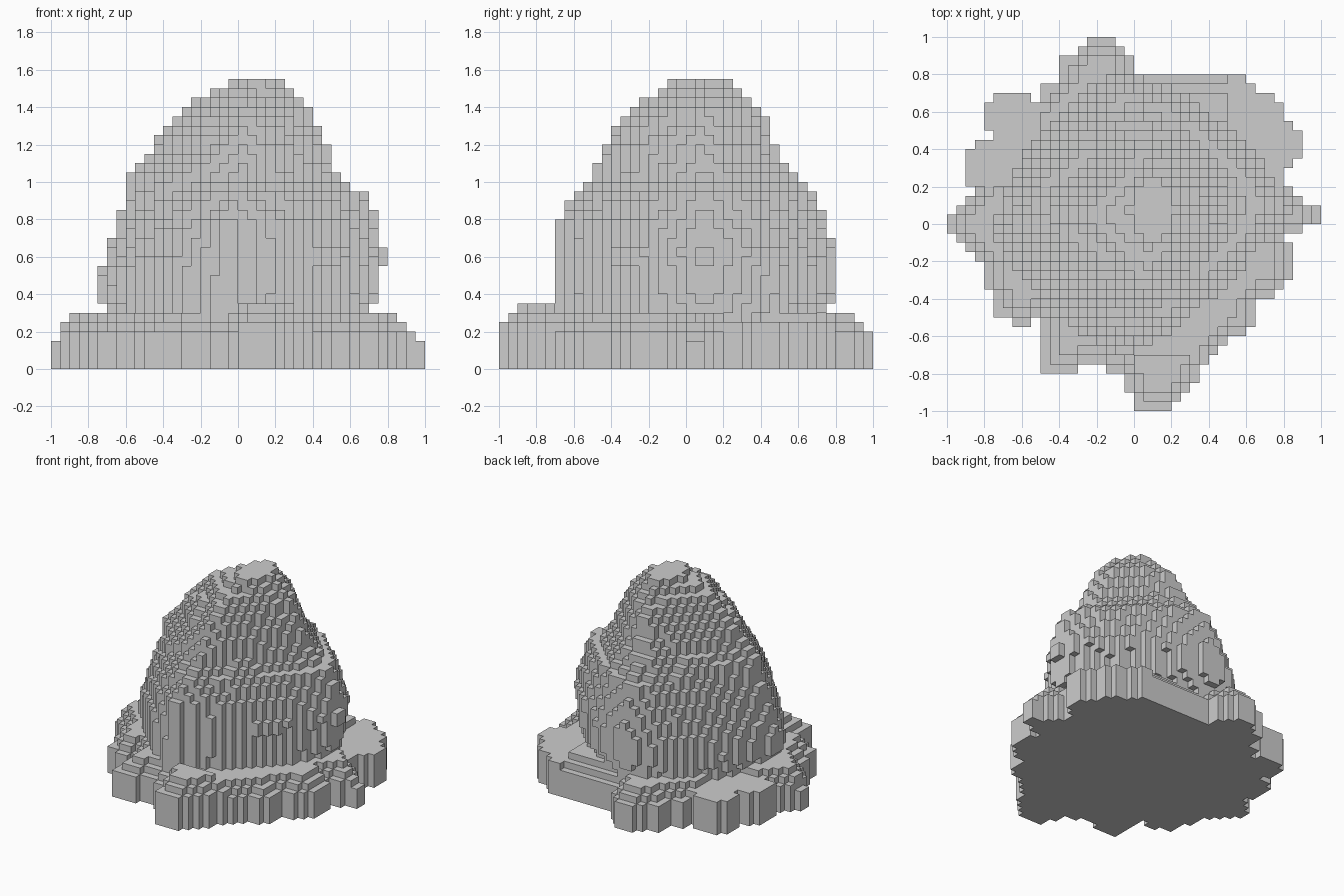
import bpy

CELL = 0.05          # edge length of one block
HALF = 20            # blocks from the centre to the border

cube = bpy.data.objects.get("Cube")
if cube:
    bpy.data.objects.remove(cube, do_unlink=True)

# Rugged outline of the foot, in blocks
FOOT = [(20, 0), (20, 2), (17, 3), (16, 5), (18, 7), (18, 10), (16, 11),
        (16, 13), (15, 14), (12, 15), (12, 16), (0, 16), (0, 18), (-2, 20),
        (-5, 20), (-6, 18), (-8, 18), (-8, 15), (-10, 15), (-10, 13), (-11, 14),
        (-14, 14), (-16, 12), (-15, 9), (-18, 8), (-18, 4), (-16, 4), (-20, 1),
        (-20, -1), (-16, -4), (-15, -10), (-11, -11), (-10, -10), (-10, -16),
        (-6, -16), (-5, -15), (-1, -16), (-1, -18), (0, -18), (0, -20),
        (4, -20), (6, -18), (9, -13), (13, -11), (13, -8), (15, -8), (17, -6),
        (17, -3), (16, -1)]

# Peak sections: height, then left, right, front and back limits, in blocks
SECTIONS = [(0, -13.5, 14, -14, 14.5), (6, -14, 14.3, -14, 15), (8, -15, 15, -14, 16),
            (11, -14.6, 15.3, -14, 16), (12, -14, 16, -14, 16),
            (15.5, -13, 15, -14, 15), (18.5, -12, 14, -12, 14),
            (19.5, -12, 12, -11, 13), (20.5, -12, 11, -10, 12),
            (22.5, -10, 10, -9.5, 10.5), (24.5, -9, 9.5, -8.5, 9.5),
            (26.5, -7, 8, -7, 9), (27.5, -6, 8, -6, 8), (28.5, -5, 7, -5, 7),
            (29.5, -3, 6, -3, 6), (30.5, -1, 5, -2, 5), (31, -1, 5, -2, 5)]
HEIGHT = SECTIONS[-1][0]


def inside_outline(x, y, outline):
    inside = False
    for (ax, ay), (bx, by) in zip(outline, outline[1:] + outline[:1]):
        if (ay > y) != (by > y) and x < ax + (y - ay) * (bx - ax) / (by - ay):
            inside = not inside
    return inside


def limits_at(z):
    """Blend the two sections that enclose a height."""
    for low, high in zip(SECTIONS, SECTIONS[1:]):
        if z <= high[0]:
            t = (z - low[0]) / (high[0] - low[0])
            return [a + (b - a) * t for a, b in zip(low[1:], high[1:])]


def corner_roundness(is_left, is_back, rise):
    """Exponent of the section outline: two flanks slant in, two square off."""
    if is_left == is_back:
        return max(1.2, (1.55 if is_back else 1.35) - 0.5 * rise)
    return (1.35 if is_back else 1.3) + 3 * rise ** 8


def in_peak(x, y, z):
    left, right, front, back = limits_at(z)
    rise = (z / HEIGHT) ** 2
    # The ridges of the rock twist a little from the foot to the summit
    dx = x - (3.5 * rise - 1.5)
    dy = y - (1.5 + (0.5 if dx > 0 else -2.5) * (1 - rise))
    u = dx / (right - x + dx) if dx > 0 else dx / (left - x + dx)
    v = dy / (back - y + dy) if dy > 0 else dy / (front - y + dy)
    power = corner_roundness(dx <= 0, dy > 0, rise) if (dx > 0) != (dy > 0) else \
        corner_roundness(dx > 0, dy > 0, rise)
    return u ** power + v ** power <= 1


def eroded(area):
    return {(i, j) for i, j in area
            if {(i + 1, j), (i - 1, j), (i, j + 1), (i, j - 1)} <= area}


def foot_cells():
    """Terraced foot that steps up away from its border."""
    span = range(-HALF, HALF)
    area = {(i, j) for i in span for j in span
            if inside_outline(i + 0.5, j + 0.5, FOOT)}
    inner = eroded(area)
    core = eroded(inner)
    cells = set()
    for i, j in area:
        steps = ((i, j) in inner) + ((i, j) in core)
        top = 4 + steps
        if i in (-HALF, HALF - 1):               # low side tips
            top = 3
        elif abs(i + 0.5) > 10 and j > 3:        # flat rear ledges
            top = 5
        elif j < -14 and i >= 0:                 # raised front spur
            top = min(5 + steps, j + HALF + 5)
        cells |= {(i, j, k) for k in range(top)}
    return cells


def peak_cells():
    span = range(-HALF, HALF)
    return {(i, j, k) for k in range(HEIGHT) for i in span for j in span
            if in_peak(i + 0.5, j + 0.5, k + 0.5)}


def build_blocks(name, cells, solid, material):
    """Skin the given cells with quads wherever they meet open air."""
    verts, faces = {}, []
    for cell in sorted(cells):
        for axis in range(3):
            for side in (0, 1):
                beside = list(cell)
                beside[axis] += 2 * side - 1
                if tuple(beside) in solid:
                    continue
                quad = []
                for s, t in ((0, 0), (1, 0), (1, 1), (0, 1)):
                    corner = list(cell)
                    corner[axis] += side
                    corner[(axis + 1) % 3] += s
                    corner[(axis + 2) % 3] += t
                    quad.append(verts.setdefault(tuple(corner), len(verts)))
                faces.append(quad if side else quad[::-1])
    mesh = bpy.data.meshes.new(name)
    mesh.from_pydata([[c * CELL for c in v] for v in verts], [], faces)
    mesh.materials.append(material)
    obj = bpy.data.objects.new(name, mesh)
    bpy.context.scene.collection.objects.link(obj)


# Stone colour
stone = bpy.data.materials.new("stone_grey")
stone.use_nodes = True
stone.diffuse_color = (0.61, 0.61, 0.61, 1)
stone.node_tree.nodes["Principled BSDF"].inputs["Base Color"].default_value = stone.diffuse_color

# Foot and peak of the rock
foot = foot_cells()
peak = peak_cells() - foot
solid = foot | peak
build_blocks("rock_foot", foot, solid, stone)
build_blocks("rock_peak", peak, solid, stone)
